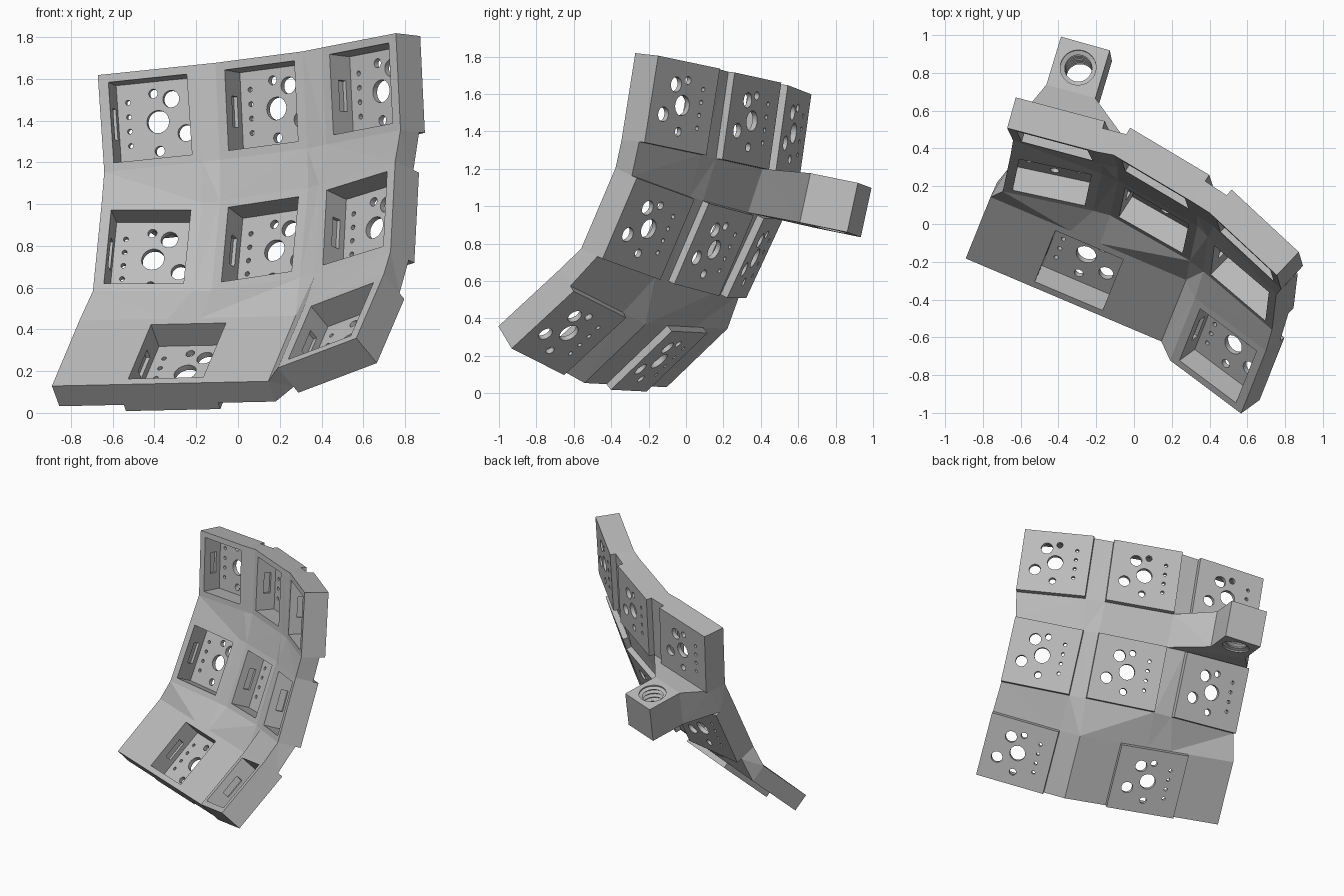
import bpy, bmesh, math
from mathutils import Vector, Matrix

cube = bpy.data.objects.get("Cube")
if cube:
    bpy.data.objects.remove(cube, do_unlink=True)

grey = bpy.data.materials.new("plain grey")
grey.use_nodes = True
grey.diffuse_color = (0.5, 0.5, 0.5, 1)
grey.node_tree.nodes["Principled BSDF"].inputs["Base Color"].default_value = (0.5, 0.5, 0.5, 1)

THICK, WEB, POCKET = 0.17, 0.13, 0.14   # socket, web and recess depths
HU, HV = 0.245, 0.235                   # half size of a socket


def frame(centre, u, v):
    """Matrix with x along the row, y up the column, z out of the front."""
    u = Vector(u).normalized()
    n = u.cross(Vector(v)).normalized()
    v = n.cross(u)
    m = Matrix((u, v, n)).transposed().to_4x4()
    m.translation = Vector(centre)
    return m


def finish(name, bm):
    bmesh.ops.recalc_face_normals(bm, faces=bm.faces)
    mesh = bpy.data.meshes.new(name)
    bm.to_mesh(mesh)
    bm.free()
    mesh.materials.append(grey)
    obj = bpy.data.objects.new(name, mesh)
    bpy.context.collection.objects.link(obj)
    return obj


def add_box(bm, m, lo, hi):
    lo, hi = Vector(lo), Vector(hi)
    size = Matrix.Diagonal((*(hi - lo), 1))
    bmesh.ops.create_cube(bm, size=1, matrix=m @ Matrix.Translation((lo + hi) / 2) @ size)


def cut(obj, cutter):
    cutter.hide_render = True
    mod = obj.modifiers.new("cut", 'BOOLEAN')
    mod.operation, mod.solver, mod.object = 'DIFFERENCE', 'EXACT', cutter
    bpy.context.view_layer.objects.active = obj
    bpy.ops.object.modifier_apply(modifier=mod.name)


def smooth(obj):
    bpy.ops.object.select_all(action='DESELECT')
    obj.select_set(True)
    bpy.context.view_layer.objects.active = obj
    bpy.ops.object.shade_smooth_by_angle(angle=math.radians(25))


# Socket frames: centre of the back, row direction, column direction
rows = [
    [((-.375, .575, 1.39), (.96, -.256, .1), (-.063, .138, .988)),
     ((.20, .352, 1.455), (.84, -.5, .11), (-.08, .159, .98)),
     ((.706, -.02, 1.538), (.726, -.674, .141), (-.074, .18, .98))],
    [((-.402, .37, .722), (.98, -.21, 0), (.095, .42, .905)),
     ((.19, .15, .767), (.86, -.49, .13), (.085, .385, .9)),
     ((.674, -.2, .878), (.74, -.63, .23), (.06, .37, .9))],
    [((-.245, -.143, .17), (.92, -.39, .02), (.26, .70, .665)),
     ((.543, -.626, .321), (.767, -.574, .29), (.28, .70, .65))],
]
cells = [[frame(*c) for c in row] for row in rows]
sockets = [m for row in cells for m in row]


# Curved shell: a grid of socket corners, front and back
def layer(depth):
    grid = []
    for row in cells:
        spans = [(-HU, HU)] * 3
        owners = row
        if len(row) == 2:               # wide lower panel spans two columns
            owners = [row[0], row[0], row[1]]
            spans = [(-.58, -.12), (.05, .545), (-HU, HU)]
        for v in (HV, -HV):
            grid.append([m @ Vector((u, v, THICK - depth))
                         for m, s in zip(owners, spans) for u in s])
    return grid


front, back = layer(0), layer(WEB)
bm = bmesh.new()
F = [[bm.verts.new(p) for p in r] for r in front]
B = [[bm.verts.new(p) for p in r] for r in back]
last = len(F) - 1
for i in range(last):
    for j in range(last):
        for g in (F, B):
            bm.faces.new((g[i][j], g[i][j + 1], g[i + 1][j + 1], g[i + 1][j]))
for k in range(last):
    for e in (0, last):
        bm.faces.new((F[e][k], F[e][k + 1], B[e][k + 1], B[e][k]))
        bm.faces.new((F[k][e], F[k + 1][e], B[k + 1][e], B[k][e]))
bmesh.ops.triangulate(bm, faces=bm.faces)
shell = finish("curved_shell", bm)

# Raised socket plates, recesses, side notches and pin holes
plate_bm, pocket_bm, notch_bm, pin_bm = (bmesh.new() for _ in range(4))
pins = [(0, 0, .055), (.072, .104, .041), (.135, -.067, .040),
        (0, -.142, .024), (-.015, .138, .022)]
pins += [(-.142, .107 - .07 * k, .012) for k in range(4)]
floor = THICK - POCKET
for m in sockets:
    add_box(plate_bm, m, (-HU, -HV, 0), (HU, HV, THICK - WEB + .01))
    add_box(pocket_bm, m, (-.195, -.195, floor), (.195, .195, THICK + .03))
    for s in (-1, 1):
        a, b = sorted((s * .18, s * .215))
        add_box(notch_bm, m, (a, -.075, .065), (b, .075, .115))
    for u, v, r in pins:
        bmesh.ops.create_cone(pin_bm, cap_ends=True, segments=28, radius1=r, radius2=r,
                              depth=.2, matrix=m @ Matrix.Translation((u, v, 0)))
plates = finish("socket_plates", plate_bm)
pockets = finish("pocket_cutter", pocket_bm)
notches = finish("notch_cutter", notch_bm)
pin_holes = finish("pin_cutter", pin_bm)
cut(shell, pockets)
cut(shell, notches)
cut(plates, pockets)
cut(plates, pin_holes)
smooth(plates)

# Mounting block with a threaded bore
block_m = frame((-.29, .80, 1.005), (.96, -.27, .1), (.28, .93, -.19))
H = .135
bm = bmesh.new()
add_box(bm, block_m, (-H, -H, -H), (H, H, H))
block = finish("mount_block", bm)
bm = bmesh.new()
steps = 14
profile = [(0, -.16), (.095, -.16), (.095, -.125)]
profile += [(.088 if k % 2 else .072, -.115 + .23 * k / steps) for k in range(steps + 1)]
profile += [(.095, .125), (.095, .16), (0, .16)]
ring = [bm.verts.new((r, 0, z)) for r, z in profile]
edges = [bm.edges.new(p) for p in zip(ring, ring[1:])]
bmesh.ops.spin(bm, geom=ring + edges, cent=(0, 0, 0), axis=(0, 0, 1),
               angle=math.tau, steps=32, use_merge=True)
bmesh.ops.remove_doubles(bm, verts=bm.verts, dist=1e-5)
bmesh.ops.transform(bm, matrix=block_m, verts=bm.verts)
bore = finish("bore_cutter", bm)
cut(block, bore)
smooth(block)

# Flared arm from the shell's upper web to the block
bm = bmesh.new()
points = [g[i][j] for g in (back,) for i in (1, 2) for j in (0, 2)]
points += [block_m @ Vector((x, -H, z)) for x in (-H, H) for z in (-H, H)]
verts = [bm.verts.new(p) for p in points]
bmesh.ops.convex_hull(bm, input=verts)
finish("mount_arm", bm)

for helper in (pockets, notches, pin_holes, bore):
    bpy.data.objects.remove(helper, do_unlink=True)
